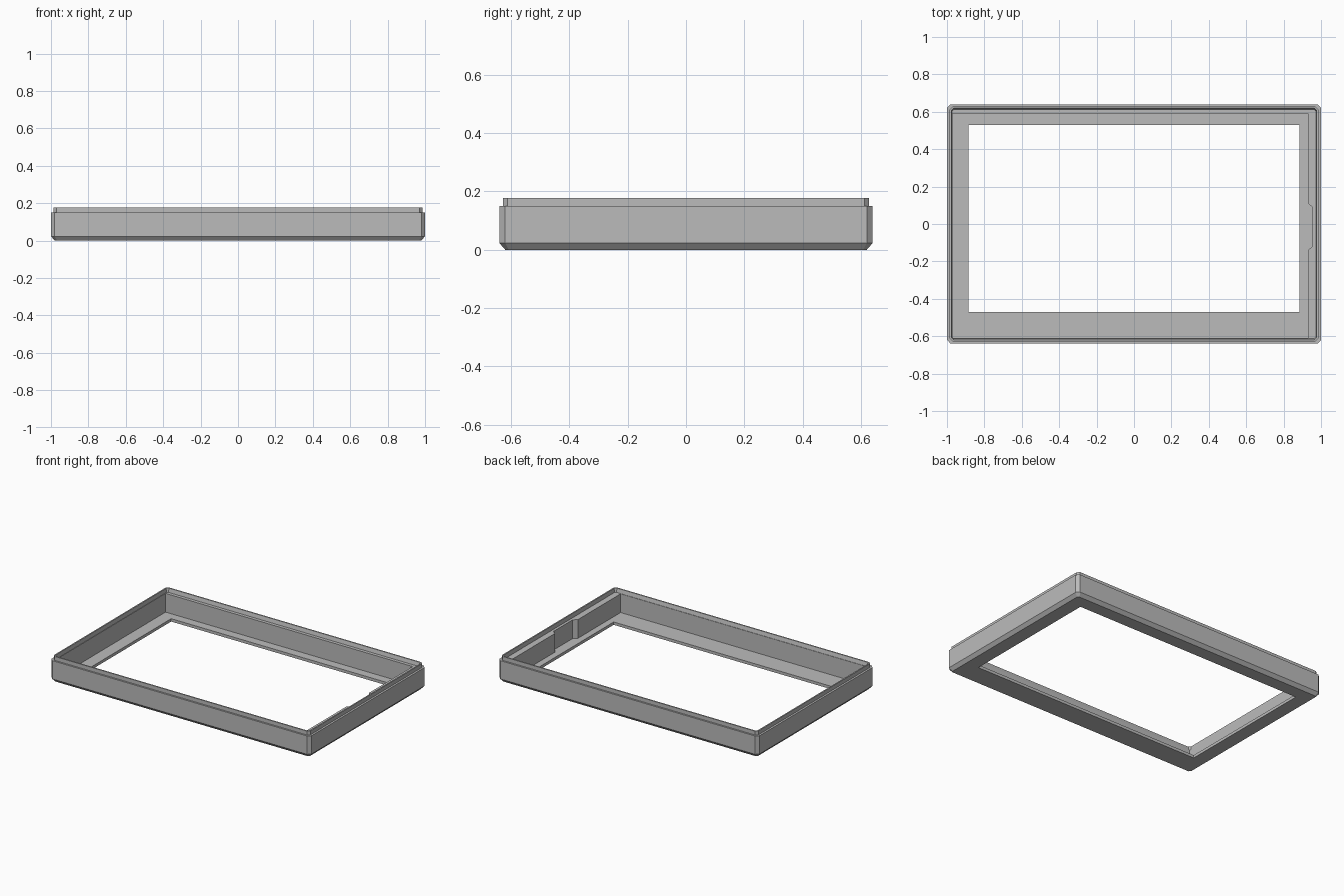
import bpy
import bmesh

cube = bpy.data.objects.get("Cube")
if cube:
    bpy.data.objects.remove(cube, do_unlink=True)

grey = bpy.data.materials.new("plain grey")
grey.use_nodes = True
colour = (0.5, 0.5, 0.5, 1)
grey.diffuse_color = colour
grey.node_tree.nodes["Principled BSDF"].inputs["Base Color"].default_value = colour

bm = bmesh.new()


def ring(points, z):
    """Closed loop of vertices and edges at one height."""
    verts = [bm.verts.new((x, y, z)) for x, y in points]
    edges = [bm.edges.new((verts[i - 1], verts[i])) for i in range(len(verts))]
    return verts, edges


def cut_rect(x, y, c):
    """Centred rectangle with clipped corners."""
    return [(x - c, -y), (x, c - y), (x, y - c), (x - c, y),
            (c - x, y), (-x, y - c), (-x, c - y), (c - x, -y)]


def wall(a, b):
    """Band of quads between two matching loops."""
    for i in range(len(a[0])):
        bm.faces.new((a[0][i - 1], a[0][i], b[0][i], b[0][i - 1]))


def plate(a, b):
    """Flat face between an outer and an inner loop."""
    bmesh.ops.triangle_fill(bm, use_beauty=True, edges=a[1] + b[1])


# Outer shell, stepped lip and the inside of the lip
shell = [ring(cut_rect(x, y, c), z) for x, y, c, z in (
    (0.98, 0.62, 0.012, 0), (1, 0.64, 0.02, 0.023), (1, 0.64, 0.02, 0.15),
    (0.986, 0.628, 0.016, 0.15), (0.986, 0.628, 0.016, 0.177),
    (0.977, 0.619, 0.012, 0.177), (0.973, 0.613, 0.01, 0.15))]
for lower, upper in zip(shell, shell[1:]):
    wall(lower, upper)

# Cavity with a finger notch in the thick right wall
cavity = [(-0.97, -0.61), (0.93, -0.61), (0.93, -0.14), (0.955, -0.12),
          (0.955, 0.09), (0.93, 0.11), (0.93, 0.59), (-0.97, 0.59)]
cavity_top, cavity_floor = ring(cavity, 0.15), ring(cavity, 0.02)
plate(shell[-1], cavity_top)
wall(cavity_top, cavity_floor)

# Window through the floor
window = [(-0.885, -0.47), (0.885, -0.47), (0.885, 0.53), (-0.885, 0.53)]
window_top, window_base = ring(window, 0.02), ring(window, 0)
plate(cavity_floor, window_top)
wall(window_top, window_base)
plate(shell[0], window_base)

bmesh.ops.recalc_face_normals(bm, faces=bm.faces[:])
mesh = bpy.data.meshes.new("bezel_frame")
bm.to_mesh(mesh)
bm.free()
mesh.materials.append(grey)
frame = bpy.data.objects.new("bezel_frame", mesh)
bpy.context.collection.objects.link(frame)
